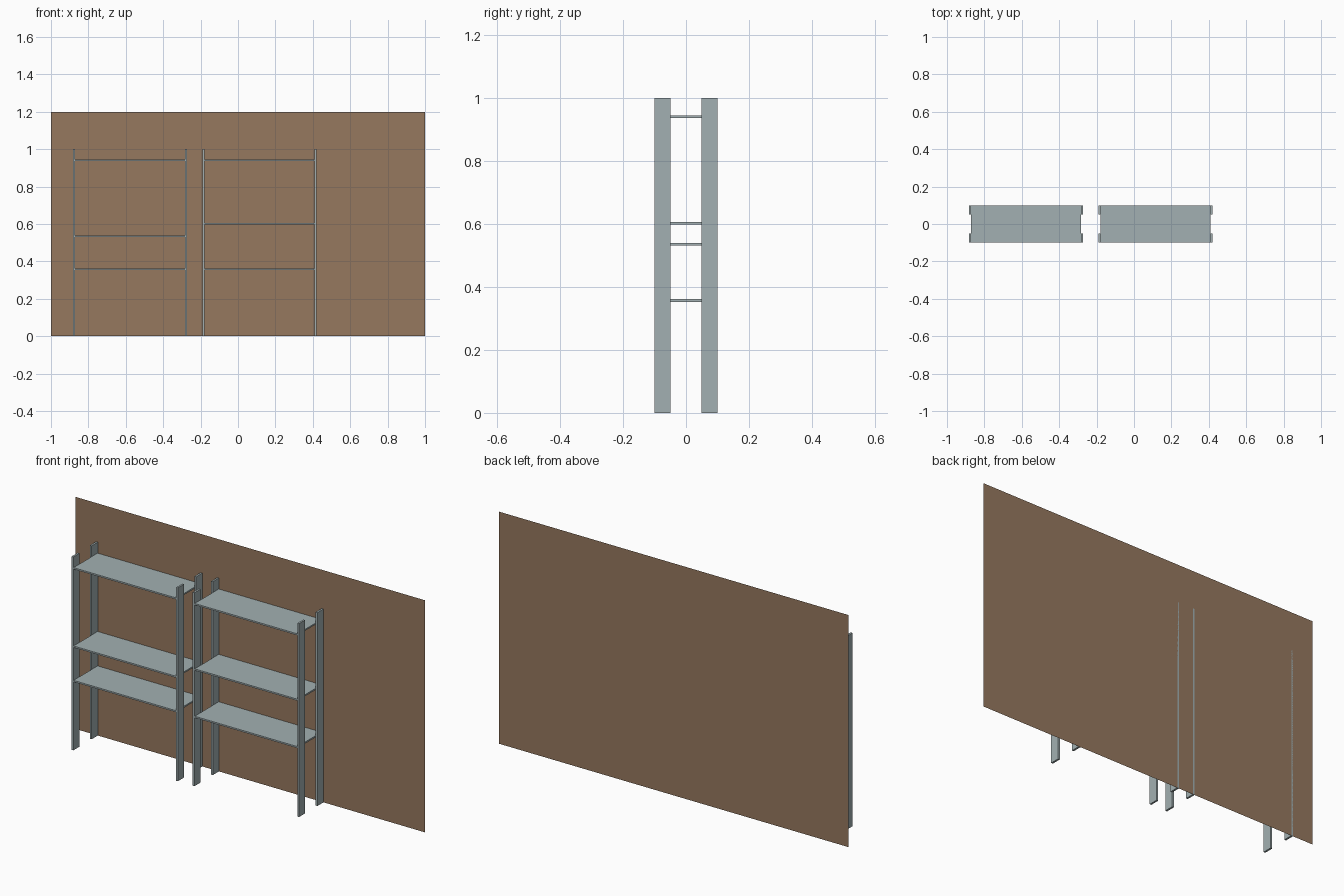
import bpy, bmesh

if "Cube" in bpy.data.objects:
    bpy.data.objects.remove(bpy.data.objects["Cube"])


def material(name, rgb):
    m = bpy.data.materials.new(name)
    m.diffuse_color = (*rgb, 1.0)
    m.use_nodes = True
    m.node_tree.nodes["Principled BSDF"].inputs["Base Color"].default_value = m.diffuse_color
    return m


wood = material("brown_wall", (0.305, 0.188, 0.114))
steel = material("grey_steel", (0.361, 0.434, 0.445))


def finish(bm, name, mat):
    me = bpy.data.meshes.new(name)
    bm.to_mesh(me)
    bm.free()
    me.materials.append(mat)
    ob = bpy.data.objects.new(name, me)
    bpy.context.collection.objects.link(ob)
    return ob


def box(name, x, y, z, mat):
    """Box from (min, max) ranges along each axis."""
    bm = bmesh.new()
    bmesh.ops.create_cube(bm, size=1)
    for v in bm.verts:
        v.co = [r[0] + (c + 0.5) * (r[1] - r[0]) for r, c in zip((x, y, z), v.co)]
    return finish(bm, name, mat)


# Back wall: a single flat sheet facing the front
bm = bmesh.new()
bm.faces.new([bm.verts.new((x, 0.1, z))
              for x, z in ((-1, 0), (1, 0), (1, 1.2), (-1, 1.2))])
finish(bm, "back_wall", wood)

# Two shelf units: four flat posts and three boards each
POST_T, BOARD_T, SPAN = 0.01, 0.008, 0.598
units = (("left", -0.877, (0.357, 0.535, 0.94)),
         ("right", -0.184, (0.357, 0.602, 0.94)))

for side, x0, heights in units:
    x1 = x0 + SPAN
    for end, x in (("left", x0), ("right", x1)):
        for place, y in (("front", (-0.1, -0.05)), ("back", (0.05, 0.1))):
            box(f"{side}_unit_{end}_{place}_post",
                (x - POST_T / 2, x + POST_T / 2), y, (0, 1), steel)
    for level, z in zip(("lower", "middle", "upper"), heights):
        box(f"{side}_unit_{level}_shelf",
            (x0 + POST_T / 2, x1 - POST_T / 2), (-0.098, 0.098),
            (z - BOARD_T / 2, z + BOARD_T / 2), steel)
